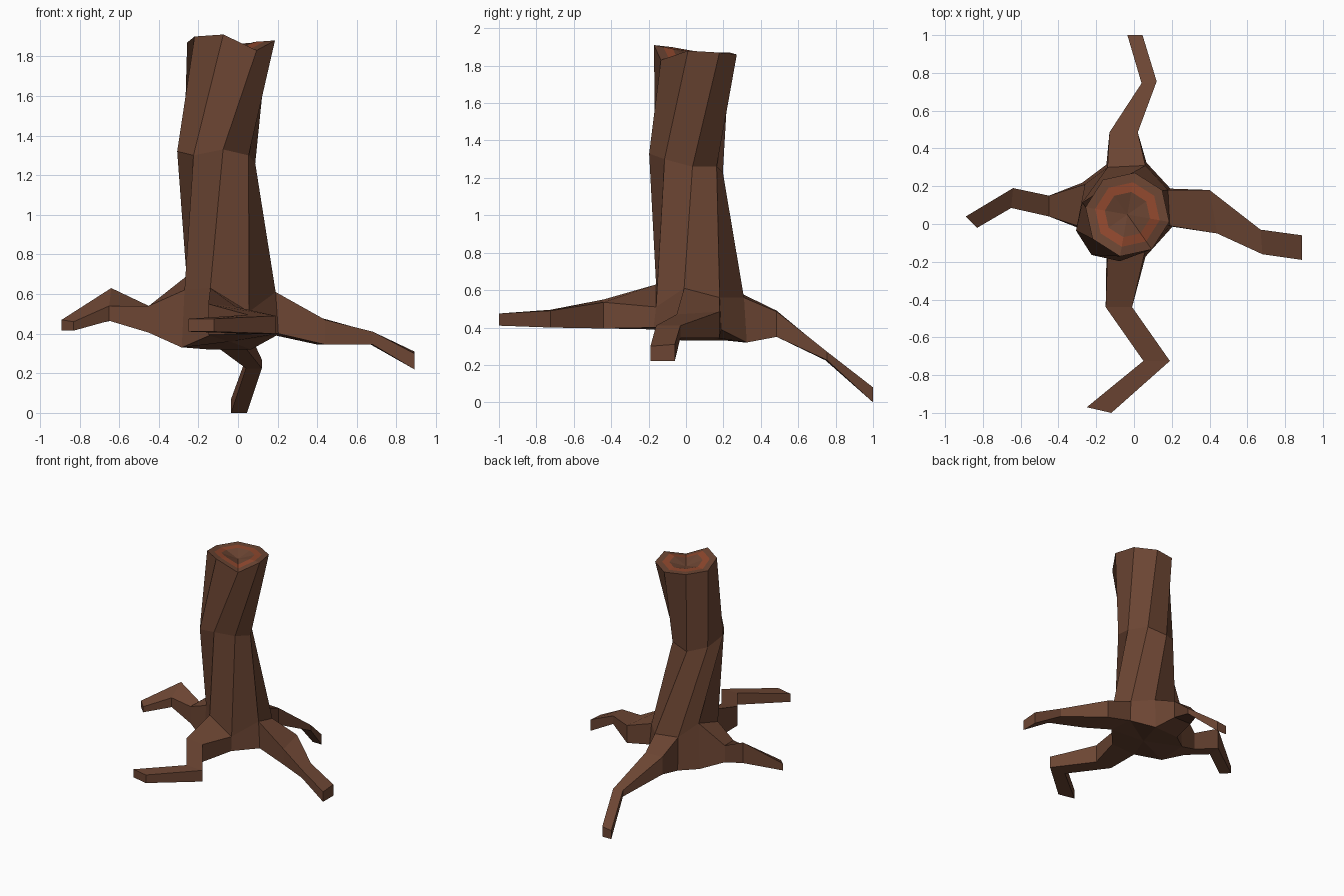
import bpy, bmesh
from math import cos, sin, radians

if "Cube" in bpy.data.objects:
    bpy.data.objects.remove(bpy.data.objects["Cube"])


def material(name, rgb):
    m = bpy.data.materials.new(name)
    m.diffuse_color = (*rgb, 1)
    m.use_nodes = True
    m.node_tree.nodes["Principled BSDF"].inputs["Base Color"].default_value = m.diffuse_color
    return m


BARK = material("bark", (0.15, 0.06, 0.033))
RING = material("growth_ring", (0.28, 0.065, 0.027))


def ring(cx, cy, r, start, zs):
    return [(cx + r * cos(radians(start + 45 * i)), cy + r * sin(radians(start + 45 * i)), z)
            for i, z in enumerate(zs)]


def add(bm, pts):
    return [bm.verts.new(p) for p in pts]


def bridge(bm, a, b, mat=0):
    for i in range(len(a)):
        j = (i + 1) % len(a)
        bm.faces.new((a[i], a[j], b[j], b[i])).material_index = mat


def fan(bm, loop, tip):
    c = bm.verts.new(tip)
    for i in range(len(loop)):
        bm.faces.new((loop[i], loop[(i + 1) % len(loop)], c))


def finish(bm, name):
    bmesh.ops.recalc_face_normals(bm, faces=bm.faces)
    me = bpy.data.meshes.new(name)
    bm.to_mesh(me)
    bm.free()
    me.materials.append(BARK)
    me.materials.append(RING)
    bpy.context.collection.objects.link(bpy.data.objects.new(name, me))


# trunk cross-sections, bottom to top, each an octagon twisting upward
flare = [(.19, -.01, .61), (.18, .18, .56), (.06, .31, .56), (-.14, .30, .58),
         (-.26, .21, .69), (-.27, -.02, .62), (-.14, -.16, .63), (.055, -.16, .51)]
foot_z = [.40, .39, .32, .32, .33, .33, .39, .40]
foot = [(-.04 + (x + .04) * 1.06, .06 + (y - .06) * 1.06, z)
        for (x, y, _), z in zip(flare, foot_z)]
waist = ring(-.11, 0, .2, 10, [1.26, 1.26, 1.23, 1.27, 1.32, 1.30, 1.33, 1.30])
crown = ring(-.035, .05, .225, 35, [1.87, 1.86, 1.87, 1.87, 1.90, 1.91, 1.83, 1.88])

# root sections: two top corners (x, y, z), then height of the underside
roots = {
    0: [((.44, -.05, .47), (.40, .18, .485), .345),      # right
        ((.68, -.16, .41), (.67, -.03, .41), .345),
        ((.89, -.19, .30), (.89, -.06, .31), .22)],
    2: [((.02, .485, .485), (-.13, .485, .49), .35),     # back
        ((.12, .755, .27), (.04, .745, .275), .225),
        ((.045, 1.0, .08), (-.035, 1.0, .07), .0)],
    4: [((-.45, .15, .54), (-.45, .04, .54), .405),      # left
        ((-.64, .19, .63), (-.65, .085, .54), .465),
        ((-.83, -.02, .46), (-.89, .04, .47), .415)],
    6: [((-.15, -.44, .55), (-.01, -.44, .535), .395),   # front
        ((.05, -.725, .495), (.19, -.725, .49), .40),
        ((-.25, -.97, .475), (-.12, -1.0, .475), .41)],
}
# the left root ends turned round, keep its corner order consistent
a, b, z = roots[4][2]
roots[4][2] = (b, a, z)

# trunk with roots
bm = bmesh.new()
v_foot, v_flare, v_waist, v_crown = (add(bm, r) for r in (foot, flare, waist, crown))
bridge(bm, v_flare, v_waist)
bridge(bm, v_waist, v_crown)
fan(bm, v_foot, (-.04, .06, .36))
for i in range(8):
    j = (i + 1) % 8
    prev = [v_flare[i], v_flare[j], v_foot[j], v_foot[i]]
    if i not in roots:
        bm.faces.new(prev)
        continue
    for a, b, z in roots[i]:
        cur = add(bm, [a, b, (b[0], b[1], z), (a[0], a[1], z)])
        bridge(bm, prev, cur)
        prev = cur
    bm.faces.new(prev)

# cut top: bark rim, coloured growth ring, sunken heart
prev = v_crown
for scale, mat in ((.77, 0), (.54, 1)):
    cur = add(bm, [(-.035 + (x + .035) * scale, .05 + (y - .05) * scale,
                    1.865 + (z - 1.865) * scale) for x, y, z in crown])
    bridge(bm, prev, cur, mat)
    prev = cur
fan(bm, prev, (-.035, .05, 1.835))
finish(bm, "tree_stump")
